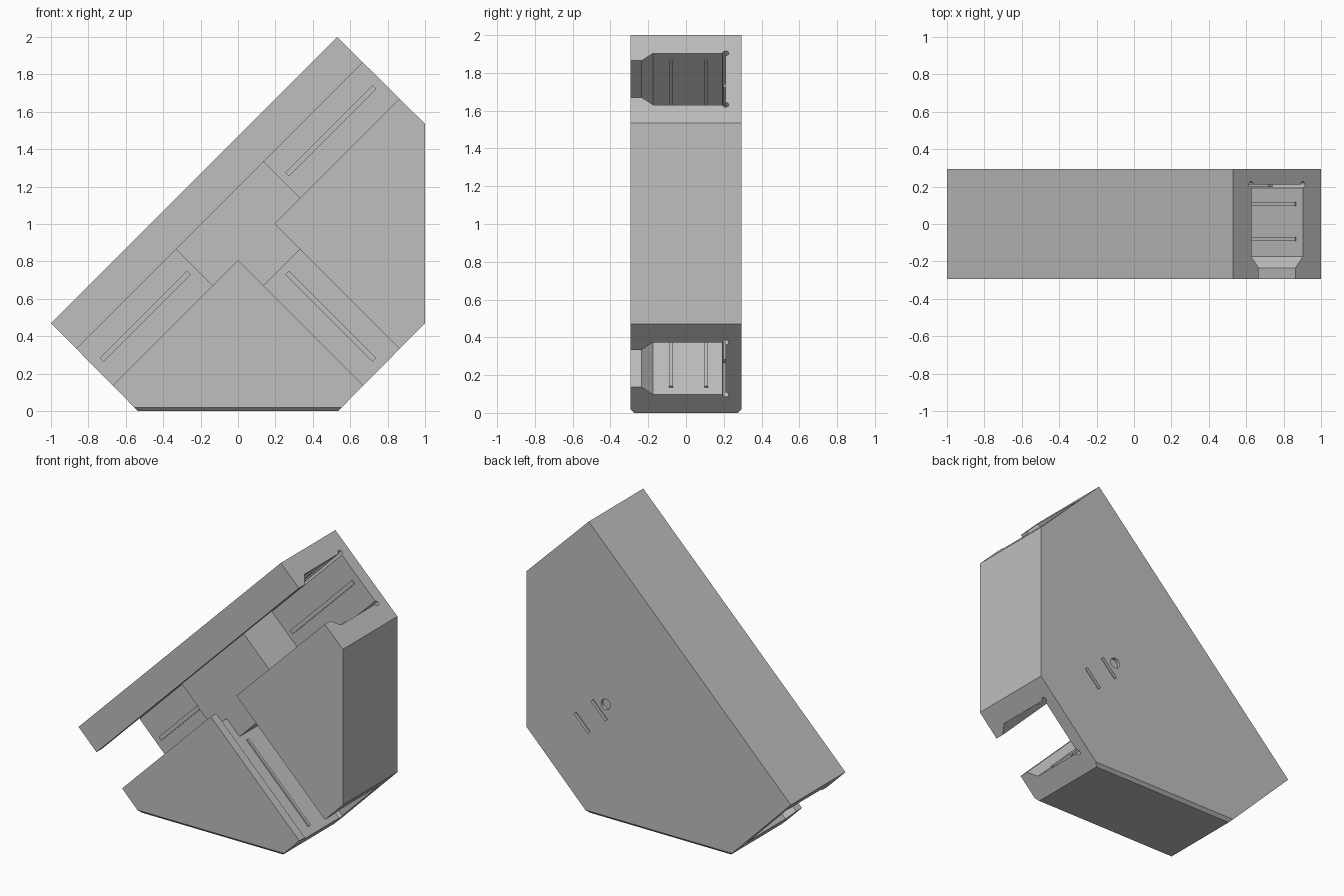
import bpy, bmesh, math
from mathutils import Vector

old = bpy.data.objects.get("Cube")
if old:
    bpy.data.objects.remove(old, do_unlink=True)

grey = bpy.data.materials.new("light_grey")
grey.use_nodes = True
colour = (0.52, 0.52, 0.52, 1)
grey.diffuse_color = colour
grey.node_tree.nodes["Principled BSDF"].inputs["Base Color"].default_value = colour

DEPTH = 0.295     # half thickness of the body
FLOOR = 0.21      # channel floor
HALF = 0.194      # half width of the wide channel
NECK = 0.138      # half width of the opening
POCKET = 0.75     # pocket length from each open end


def prism(name, outline, offset):
    """Extrude a closed outline by an offset vector."""
    bm = bmesh.new()
    face = bm.faces.new([bm.verts.new(p) for p in outline])
    new = bmesh.ops.extrude_face_region(bm, geom=[face])["geom"]
    bmesh.ops.translate(bm, vec=offset,
                        verts=[g for g in new if isinstance(g, bmesh.types.BMVert)])
    bmesh.ops.recalc_face_normals(bm, faces=bm.faces)
    mesh = bpy.data.meshes.new(name)
    bm.to_mesh(mesh)
    bm.free()
    mesh.materials.append(grey)
    obj = bpy.data.objects.new(name, mesh)
    bpy.context.collection.objects.link(obj)
    return obj


class Arm:
    """Frame of a channel: s along it, u across it, y into the body."""
    def __init__(self, x, side):
        self.start = Vector((x, 0, 0.2375 if side > 0 or x > 0 else 0))
        self.along = Vector((side, 0, 1)).normalized()
        self.across = Vector((1, 0, -side)).normalized()

    def at(self, s, u, y):
        return self.start + self.along * s + self.across * u + Vector((0, y, 0))

    def bar(self, name, s0, s1, u0, u1, y0, y1):
        base = [self.at(s0, u, y) for u, y in ((u0, y0), (u1, y0), (u1, y1), (u0, y1))]
        return prism(name, base, self.along * (s1 - s0))


def cut(target, cutter):
    mod = target.modifiers.new("cut", "BOOLEAN")
    mod.operation = "DIFFERENCE"
    mod.solver = "EXACT"
    mod.object = cutter
    cutter.hide_render = True
    cutter.hide_set(True)


# Body slab with chamfered lower edges
outline = [(-1, 0.47), (0.53, 2), (1, 1.535), (1, 0.47), (0.535, 0), (-0.535, 0)]
body = prism("body", [(x, -DEPTH, z) for x, z in outline], (0, 2 * DEPTH, 0))
bm = bmesh.new()
bm.from_mesh(body.data)
low = [e for e in bm.edges
       if all(v.co.z < 0.01 for v in e.verts) and abs(e.verts[0].co.x - e.verts[1].co.x) > 0.5]
bmesh.ops.bevel(bm, geom=low, offset=0.02, segments=1, affect="EDGES")
bm.to_mesh(body.data)
bm.free()

# Channel cross-section with round relief in the floor corners
half = [(NECK, -0.4), (NECK, -0.235), (HALF, -0.175)]
for i in range(13):
    a = math.radians(-90 + 270 * i / 12)
    half.append((HALF + 0.017 * math.cos(a), FLOOR + 0.017 * math.sin(a)))
section = half + [(-u, y) for u, y in reversed(half)]

main = Arm(-0.765, 1)
branch = Arm(0.765, -1)
MAIN_LEN = 1.53 * math.sqrt(2)
for name, arm, end in (("main", main, MAIN_LEN + 0.1), ("branch", branch, 1.05)):
    cutter = prism(name + "_channel_cutter", [arm.at(-0.1, u, y) for u, y in section],
                   arm.along * (end + 0.1))
    cut(body, cutter)

# Raised middle between the pockets
STEP = -0.122
main.bar("middle_block", POCKET, MAIN_LEN - POCKET, -HALF - 0.02, HALF + 0.02, STEP, FLOOR + 0.03)
branch.bar("middle_block_branch", POCKET, 0.95, -HALF - 0.02, HALF + 0.02, STEP, FLOOR + 0.03)

# Grip ribs on the floor and side walls of each pocket
for label, arm, s0 in (("left", main, 0.05), ("top", main, MAIN_LEN - 0.71), ("right", branch, 0.05)):
    s1 = s0 + 0.66
    arm.bar(label + "_floor_rib", s0, s1, -0.014, 0.014, FLOOR - 0.012, FLOOR + 0.02)
    for y in (-0.08, 0.107):
        for side in (-1, 1):
            arm.bar(label + "_wall_rib", s0, s1, side * (HALF - 0.01), side * (HALF + 0.02),
                    y - 0.01, y + 0.01)

# Shallow slots and a round dimple in the back
for x, z in ((0.58, 0.61), (0.45, 0.73)):
    mid = Vector((x, DEPTH - 0.02, z))
    a, b = main.along * 0.075, main.across * 0.012
    cut(body, prism("slot_cutter", [mid + a + b, mid + a - b, mid - a - b, mid - a + b], (0, 0.1, 0)))
ring = [(0.4 + 0.035 * math.cos(t), DEPTH - 0.02, 0.785 + 0.035 * math.sin(t))
        for t in (math.tau * i / 24 for i in range(24))]
cut(body, prism("dimple_cutter", ring, (0, 0.1, 0)))
